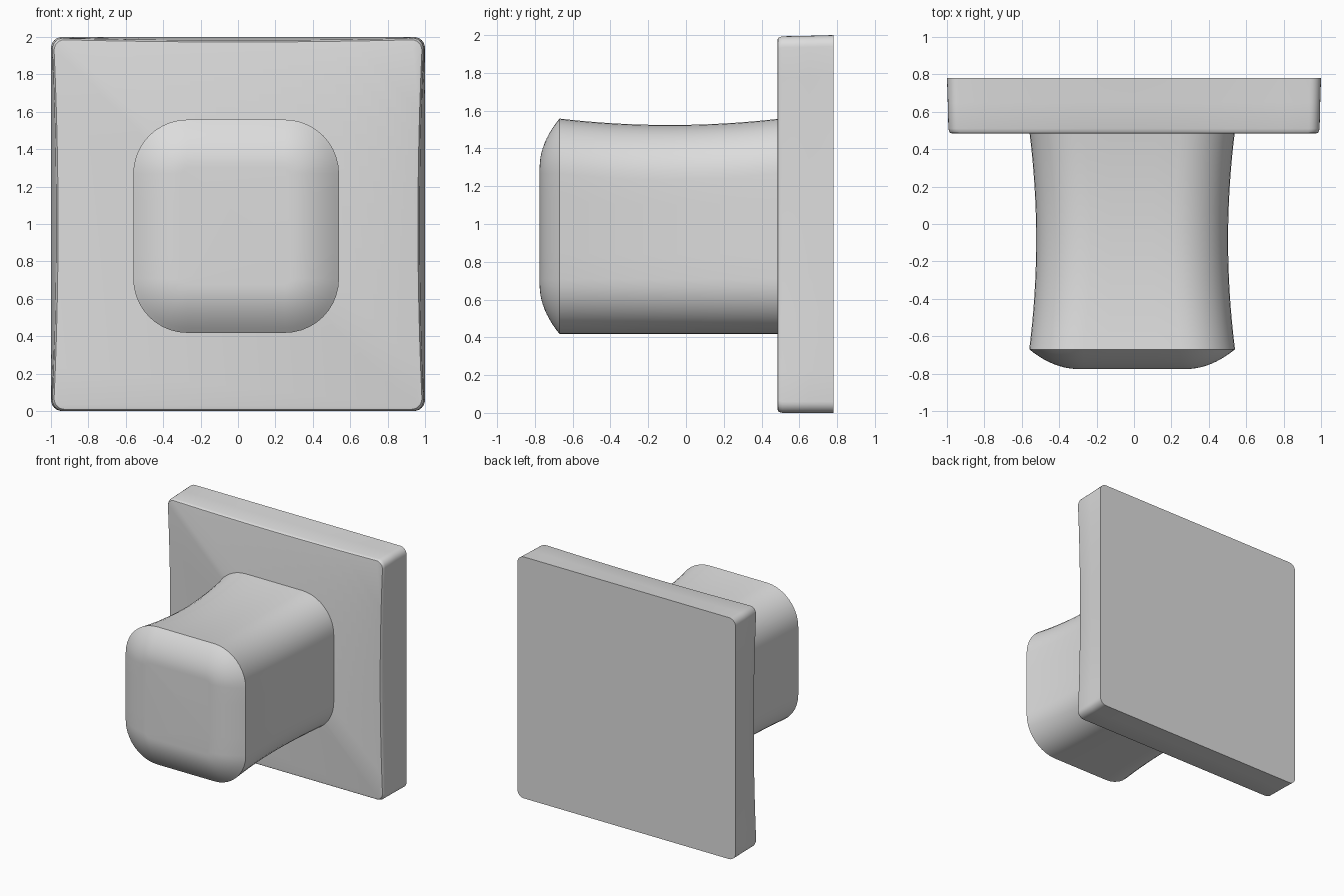
import bpy, bmesh, math

if "Cube" in bpy.data.objects:
    bpy.data.objects.remove(bpy.data.objects["Cube"])

mat = bpy.data.materials.new("light_grey")
mat.diffuse_color = (0.72, 0.72, 0.72, 1)
mat.use_nodes = True
mat.node_tree.nodes["Principled BSDF"].inputs["Base Color"].default_value = mat.diffuse_color


def ring(y, x0, x1, z0, z1, r, arc=10, side=12, bow_x=0.0, bow_top=0.0):
    """Rounded rectangle at depth y, sides optionally bowed inward."""
    corners = []
    for cx, cz, a0 in ((x1 - r, z1 - r, 0), (x0 + r, z1 - r, 90),
                       (x0 + r, z0 + r, 180), (x1 - r, z0 + r, 270)):
        corners.append([(cx + r * math.cos(math.radians(a0 + 90 * i / arc)),
                         cz + r * math.sin(math.radians(a0 + 90 * i / arc)))
                        for i in range(arc + 1)])
    pts = []
    for k, c in enumerate(corners):
        a, b = c[-1], corners[(k + 1) % 4][0]
        pts += c
        pts += [(a[0] + (b[0] - a[0]) * i / side, a[1] + (b[1] - a[1]) * i / side)
                for i in range(1, side)]
    mx, mz, hx, hz = (x0 + x1) / 2, (z0 + z1) / 2, (x1 - x0) / 2, (z1 - z0) / 2
    out = []
    for x, z in pts:
        u, v = (x - mx) / hx, (z - mz) / hz
        out.append((x - u * bow_x * max(0, 1 - v * v), y,
                    z - max(0, v) * bow_top * max(0, 1 - u * u)))
    return out


def loft(name, rings):
    bm = bmesh.new()
    loops = [[bm.verts.new(p) for p in r] for r in rings]
    n = len(loops[0])
    for a, b in zip(loops, loops[1:]):
        for i in range(n):
            j = (i + 1) % n
            bm.faces.new((a[i], a[j], b[j], b[i]))
    bm.faces.new(loops[0])
    bm.faces.new(loops[-1])
    bmesh.ops.recalc_face_normals(bm, faces=bm.faces)
    me = bpy.data.meshes.new(name)
    bm.to_mesh(me)
    bm.free()
    me.materials.append(mat)
    ob = bpy.data.objects.new(name, me)
    bpy.context.collection.objects.link(ob)
    bpy.ops.object.select_all(action='DESELECT')
    ob.select_set(True)
    bpy.context.view_layer.objects.active = ob
    bpy.ops.object.shade_smooth_by_angle(angle=math.radians(30))
    return ob


# Wall plate: straight back outline, front outline bowed inward, softened front rim
plate = []
for y, inset, f in ((0.78, 0, 0), (0.65, 0.003, 0.45), (0.51, 0.005, 0.95),
                    (0.495, 0.009, 1), (0.487, 0.014, 1), (0.485, 0.022, 1)):
    drop = max(0, inset - 0.005)
    plate.append(ring(y, -1 + inset, 1 - inset, drop, 2 - inset, 0.06,
                      arc=6, bow_x=0.024 * f, bow_top=0.013 * f))
loft("wall_plate", plate)

# Knob: waisted rounded-square body, then a pillowed front cap
knob = []
STEPS = 16
for i in range(STEPS + 1):
    s = i / STEPS
    waist = 1 - (2 * s - 1) ** 2
    knob.append(ring(0.50 - 1.17 * s, -0.56 + 0.037 * waist, 0.54 - 0.037 * waist,
                     0.418, 1.558 - 0.034 * waist, 0.29, side=4))
for i in range(1, 11):
    t = i / 10
    d = 0.26 * t
    knob.append(ring(-0.775 + 0.105 * (1 - t) ** 2, -0.56 + d, 0.54 - d,
                     0.418 + d, 1.558 - d, 0.29 - d, side=4))
loft("knob", knob)
